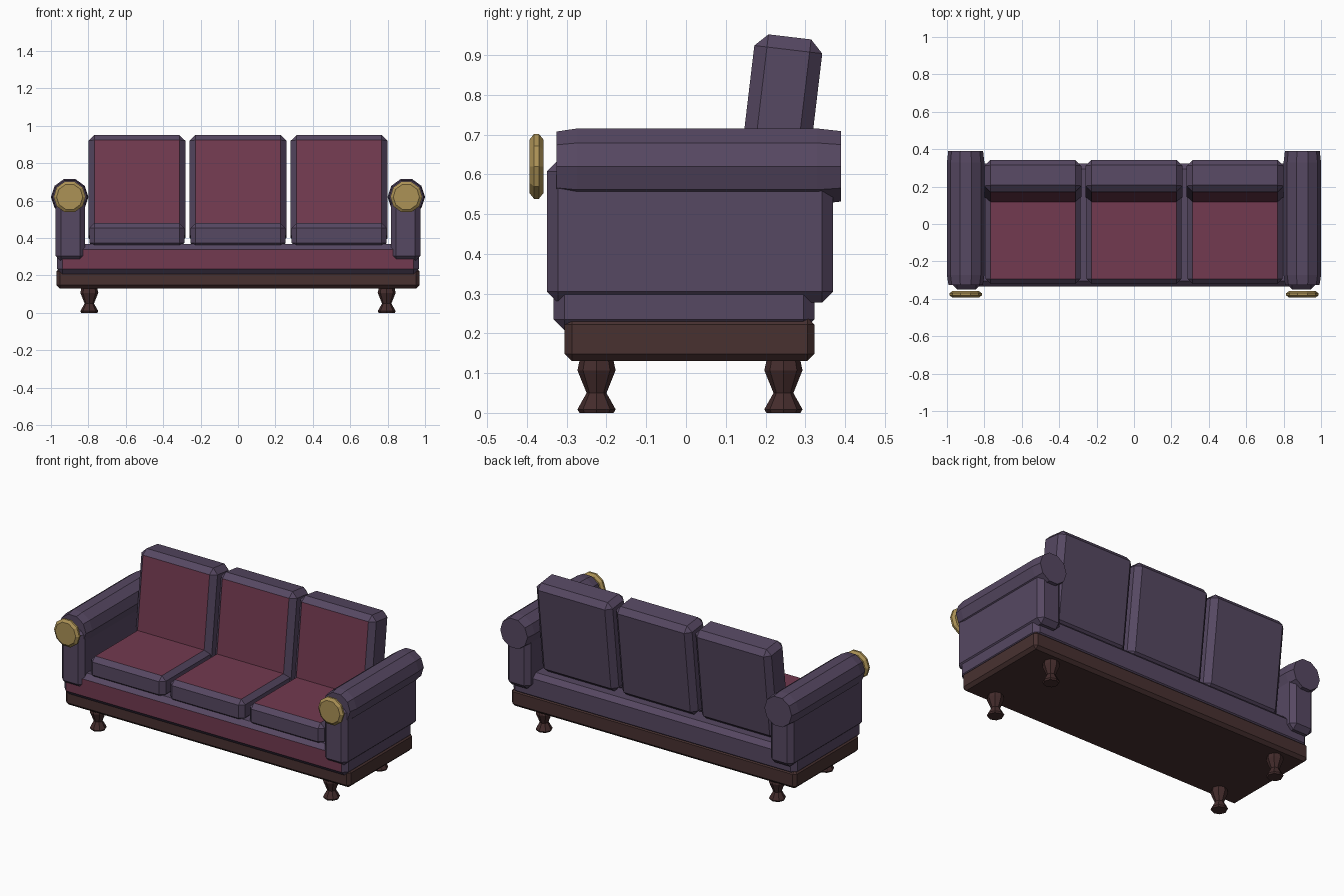
import bpy, bmesh, math
from mathutils import Matrix, Vector

if "Cube" in bpy.data.objects:
    bpy.data.objects.remove(bpy.data.objects["Cube"])


def material(name, srgb):
    m = bpy.data.materials.new(name)
    lin = [((c / 255 + 0.055) / 1.055) ** 2.4 for c in srgb]
    m.diffuse_color = (*lin, 1)
    m.use_nodes = True
    m.node_tree.nodes["Principled BSDF"].inputs["Base Color"].default_value = m.diffuse_color
    return m


PURPLE = material("purple fabric", (86, 72, 98))
MAROON = material("maroon fabric", (114, 58, 80))
WOOD = material("dark wood", (72, 49, 48))
LEG = material("leg wood", (68, 44, 44))
GOLD = material("gold", (172, 146, 86))


def finish(bm, name, mats, matrix):
    bmesh.ops.recalc_face_normals(bm, faces=bm.faces)
    me = bpy.data.meshes.new(name)
    bm.to_mesh(me)
    bm.free()
    for m in mats:
        me.materials.append(m)
    ob = bpy.data.objects.new(name, me)
    ob.matrix_world = matrix
    bpy.context.collection.objects.link(ob)
    return ob


def box(name, centre, size, bevel, mats, accent=None, tilt=0):
    """Chamfered box; the flat face pointing along accent gets the second material."""
    bm = bmesh.new()
    bmesh.ops.create_cube(bm, size=1)
    bmesh.ops.scale(bm, vec=size, verts=bm.verts)
    bmesh.ops.bevel(bm, geom=bm.edges[:], offset=bevel, segments=1, affect='EDGES')
    bm.normal_update()
    if accent:
        for f in bm.faces:
            if f.normal.dot(Vector(accent)) > 0.99:
                f.material_index = 1
    return finish(bm, name, mats,
                  Matrix.Translation(centre) @ Matrix.Rotation(tilt, 4, 'X'))


def lathe(name, profile, sides, mat, matrix, phase=0):
    """Closed solid of revolution around local z from (radius, height) pairs."""
    bm = bmesh.new()
    rings = []
    for r, h in profile:
        angles = [phase + 2 * math.pi * i / sides for i in range(sides)]
        rings.append([bm.verts.new((r * math.cos(a), r * math.sin(a), h)) for a in angles])
    for a, b in zip(rings, rings[1:]):
        for i in range(sides):
            j = (i + 1) % sides
            bm.faces.new((a[i], a[j], b[j], b[i]))
    bm.faces.new(rings[0])
    bm.faces.new(rings[-1])
    return finish(bm, name, [mat], matrix)


# Wooden plinth and upholstered base with a maroon front
box("plinth", (0, 0.009, 0.185), (1.942, 0.628, 0.11), 0.018, [WOOD])
box("upholstered_base", (0, -0.005, 0.287), (1.935, 0.656, 0.16), 0.028,
    [PURPLE, MAROON], accent=(0, -1, 0))

# Three seat and back cushions
for x, side in ((-0.541, "left"), (0, "middle"), (0.541, "right")):
    box("seat_cushion_" + side, (x, -0.06, 0.413), (0.508, 0.52, 0.134), 0.027,
        [PURPLE, MAROON], accent=(0, 0, 1))
    box("back_cushion_" + side, (x, 0.227, 0.66), (0.518, 0.172, 0.575), 0.032,
        [PURPLE, MAROON], accent=(0, -1, 0), tilt=math.radians(-6.8))

# Arms, rolls and gold end discs; local z of the lathe points to -y
along_y = Matrix.Rotation(math.pi / 2, 4, 'X')
for s, side in ((-1, "left"), (1, "right")):
    box("arm_" + side, (s * 0.896, 0.01, 0.456), (0.157, 0.72, 0.358), 0.028, [PURPLE])
    spot = Matrix.Translation((s * 0.9, 0, 0.62)) @ along_y
    lathe("arm_roll_" + side,
          [(0.093, -0.39), (0.1, -0.33), (0.1, 0.274), (0.092, 0.326)], 10, PURPLE, spot)
    lathe("arm_disc_" + side,
          [(0.07, 0.358), (0.086, 0.37), (0.086, 0.382), (0.07, 0.394)], 10, GOLD, spot)

    # Turned legs
    for y, end in ((-0.225, "front"), (0.245, "back")):
        lathe(f"{end}_leg_{side}",
              [(0.043, 0), (0.048, 0.009), (0.025, 0.05), (0.048, 0.107), (0.042, 0.135)],
              8, LEG, Matrix.Translation((s * 0.795, y, 0)))
